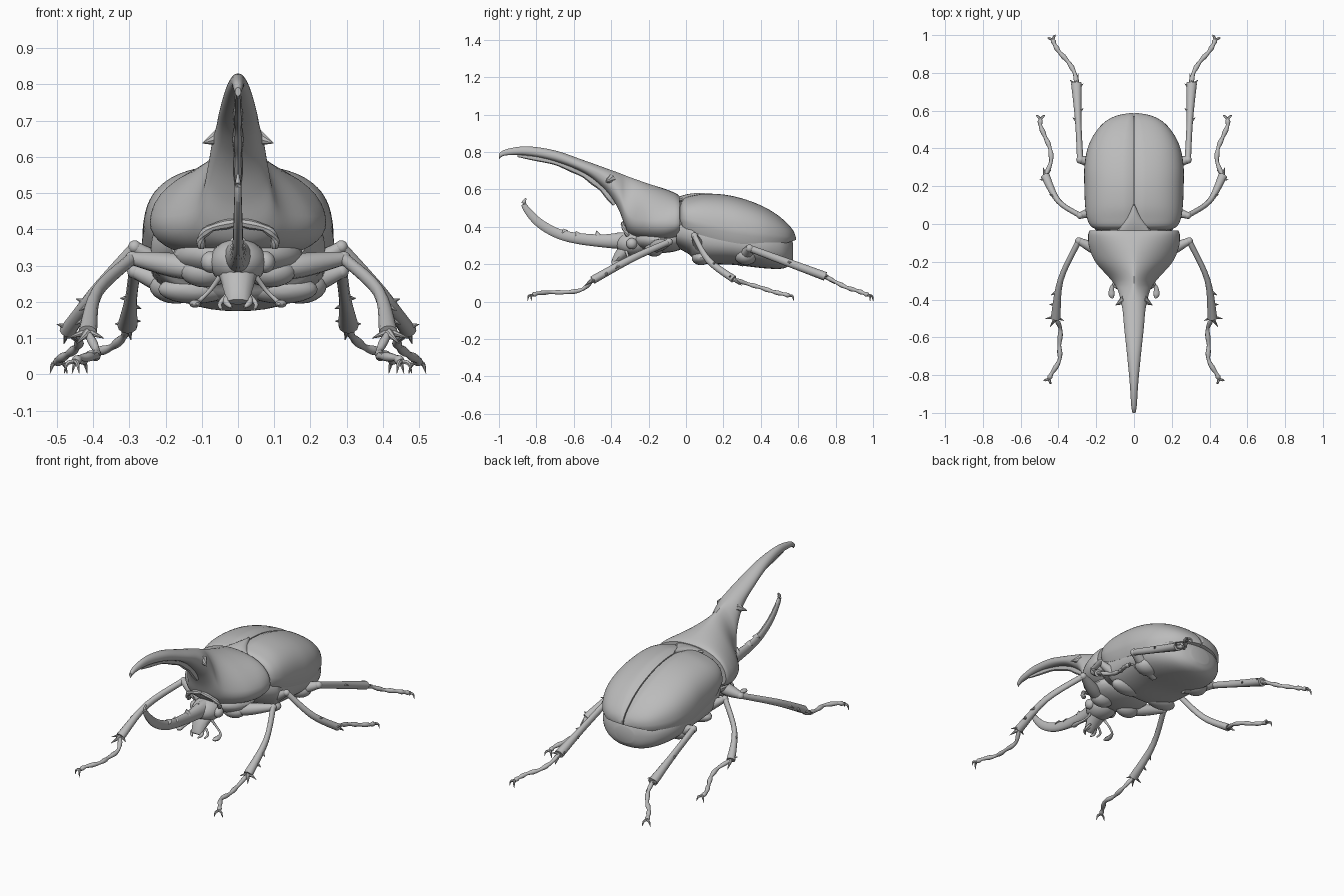
import bpy, bmesh, math
from mathutils import Vector

old = bpy.data.objects.get("Cube")
if old:
    bpy.data.objects.remove(old, do_unlink=True)

shell_grey = bpy.data.materials.new("shell_grey")
shell_grey.use_nodes = True
GREY = (0.5, 0.5, 0.5, 1)
shell_grey.diffuse_color = GREY
shell_grey.node_tree.nodes["Principled BSDF"].inputs["Base Color"].default_value = GREY


def smooth(rows, steps=5):
    """Resample rows of numbers with a Catmull-Rom spline."""
    out = []
    last = len(rows) - 1
    for i in range(last):
        a, b = rows[max(i - 1, 0)], rows[i]
        c, d = rows[i + 1], rows[min(i + 2, last)]
        for s in range(steps):
            t = s / steps
            out.append([q + t / 2 * (r - p + t * (2 * p - 5 * q + 4 * r - e + t * (3 * (q - r) + e - p)))
                        for p, q, r, e in zip(a, b, c, d)])
    return out + [list(rows[-1])]


def skin(name, rings, mirror=False):
    """Bridge closed rings of points into a capped solid."""
    bm = bmesh.new()
    loops = [[bm.verts.new(p) for p in ring] for ring in rings]
    n = len(loops[0])
    for a, b in zip(loops, loops[1:]):
        for i in range(n):
            j = (i + 1) % n
            bm.faces.new((a[i], a[j], b[j], b[i]))
    bm.faces.new(loops[0])
    bm.faces.new(loops[-1])
    bmesh.ops.recalc_face_normals(bm, faces=bm.faces)
    mesh = bpy.data.meshes.new(name)
    bm.to_mesh(mesh)
    bm.free()
    mesh.materials.append(shell_grey)
    obj = bpy.data.objects.new(name, mesh)
    bpy.context.collection.objects.link(obj)
    if mirror:
        obj.modifiers.new("Mirror", 'MIRROR')
    bpy.ops.object.select_all(action='DESELECT')
    obj.select_set(True)
    bpy.context.view_layer.objects.active = obj
    bpy.ops.object.shade_smooth_by_angle(angle=math.radians(40))


def power(v, e):
    return math.copysign(abs(v) ** (2 / e), v)


def body(name, stations, n=40):
    """Loft along y. Station: y, half width, top z, widest z, bottom z, top squareness."""
    rings = []
    for y, w, top, mid, low, e in smooth(stations):
        ring = []
        for k in range(n):
            a = math.tau * k / n
            c, s = math.cos(a), math.sin(a)
            up = s > 0
            p = e if up else 2.3
            ring.append((w * power(c, p), y, mid + (top - mid if up else mid - low) * power(s, p)))
        rings.append(ring)
    skin(name, rings)


def tube(name, path, mirror=True, steps=5, n=10, bead=0):
    """Sweep an ellipse. Path row: x, y, z, half width, half height."""
    rows = smooth(path, steps)
    pts = [Vector(r[:3]) for r in rows]
    rings = []
    for i, r in enumerate(rows):
        t = (pts[min(i + 1, len(pts) - 1)] - pts[max(i - 1, 0)]).normalized()
        side = t.cross(Vector((0, 0, 1))).normalized()
        up = side.cross(t)
        k = 1 - bead * math.cos(math.tau * i / steps)
        rings.append([pts[i] + side * (r[3] * k * math.cos(math.tau * j / n))
                      + up * (r[4] * k * math.sin(math.tau * j / n)) for j in range(n)])
    skin(name, rings, mirror)


def spike(name, start, end, r=0.012, mirror=True):
    tube(name, [(*start, r, r), (*end, 0.001, 0.001)], mirror, 1, 8)


def ball(name, centre, size, mirror=False):
    x, y, z = centre
    rings = []
    for i in range(1, 14):
        a = math.pi * i / 14
        rings.append([(x + size[0] * math.sin(a) * math.cos(math.tau * k / 20),
                       y - size[1] * math.cos(a),
                       z + size[2] * math.sin(a) * math.sin(math.tau * k / 20)) for k in range(20)])
    skin(name, rings, mirror)


# Abdomen, with the thorax underside in front of it
body("abdomen", [
    (-.05, .19, .5, .37, .29, 2), (.02, .235, .5, .36, .25, 2), (.07, .24, .5, .34, .205, 2),
    (.25, .245, .48, .32, .197, 2), (.4, .235, .45, .3, .18, 2), (.5, .19, .4, .29, .175, 2),
    (.55, .13, .36, .28, .19, 2), (.573, .06, .31, .27, .22, 2)])
ball("thorax_underside", (0, -.13, .33), (.18, .15, .07))
ball("neck", (0, -.04, .42), (.2, .05, .12))

# Wing cases: a half dome mirrored across the seam
rings = []
for y, w, top, edge in smooth([
        (-.035, .175, .51, .42), (-.015, .222, .55, .4), (.03, .246, .566, .375), (.1, .256, .577, .35),
        (.2, .26, .573, .325), (.3, .26, .552, .308), (.4, .243, .515, .302), (.48, .205, .47, .305),
        (.54, .152, .42, .315), (.573, .09, .38, .325), (.587, .02, .345, .33)]):
    ring = [(.003, y, edge), (w * .94, y, edge)]
    for k in range(21):
        a = math.pi / 2 * k / 20
        dome = edge + (top - edge) * (.2 + .8 * power(math.sin(a), 2.6))
        ring.append((.003 + w * power(math.cos(a), 2.5), y, dome - (.012 if k == 20 else 0)))
    rings.append(ring)
skin("wing_case", rings, True)
body("scutellum", [(-.035, .09, .562, .54, .53, 2), (0, .062, .573, .55, .54, 2),
                   (.05, .028, .58, .56, .55, 2), (.105, .003, .581, .57, .56, 2)], 16)

# Thorax shield drawn out into the long upper horn
body("thorax_shield_and_horn", [
    (-1, .008, .792, .78, .768, 2), (-.96, .015, .815, .797, .782, 2), (-.85, .022, .83, .803, .782, 2),
    (-.7, .036, .808, .777, .75, 2), (-.55, .052, .757, .72, .69, 2), (-.46, .06, .725, .68, .625, 2),
    (-.4, .072, .703, .63, .56, 2), (-.355, .084, .687, .56, .48, 1.7), (-.32, .103, .673, .47, .39, 1.5),
    (-.28, .135, .658, .43, .35, 1.4), (-.2, .205, .63, .42, .325, 1.45), (-.12, .238, .605, .42, .315, 1.65),
    (-.06, .243, .582, .42, .33, 2), (-.035, .235, .565, .42, .35, 2.2)])
tube("horn_fringe", [(0, -.9, .78, .006, .008), (0, -.7, .745, .011, .016), (0, -.55, .683, .013, .02),
                     (0, -.45, .61, .013, .022), (0, -.38, .52, .01, .014)], False, 7, 8, .12)
spike("horn_side_spike", (.05, -.4, .655), (.098, -.43, .638), .026)
spike("horn_tip_hook", (0, -.985, .785), (0, -1, .762), .008, False)
tube("shield_front_fringe", [(.1, -.31, .35, .012, .012), (.1, -.325, .38, .012, .012),
                             (.07, -.335, .405, .012, .012), (.0, -.335, .42, .012, .012)], True, 4, 8, .15)

# Head, lower horn and mouth
ball("head", (0, -.28, .31), (.08, .095, .065))
ball("eye", (.075, -.29, .31), (.028, .03, .03), True)
tube("lower_horn", [
    (0, -.27, .325, .05, .05), (0, -.35, .325, .036, .045), (0, -.45, .325, .025, .035),
    (0, -.58, .338, .018, .03), (0, -.68, .362, .015, .027), (0, -.77, .41, .013, .025),
    (0, -.83, .465, .011, .021), (0, -.867, .52, .009, .014), (0, -.855, .552, .003, .004)], False, 6, 14)
for y, z, lift in ((-.47, .345, .035), (-.58, .355, .022), (-.65, .372, .018), (-.36, .355, .015)):
    spike("lower_horn_tooth", (0, y, z), (0, y - .008, z + lift), .022, False)
tube("snout", [(0, -.29, .3, .06, .04), (0, -.34, .26, .048, .035), (0, -.375, .22, .036, .022),
               (0, -.39, .2, .03, .012)], False, 4, 12)
tube("jaw", [(.02, -.36, .22, .012, .012), (.032, -.385, .2, .01, .01), (.018, -.4, .185, .004, .004)])
tube("feeler", [(.05, -.32, .27, .008, .008), (.075, -.31, .235, .006, .006), (.105, -.315, .205, .006, .006),
                (.118, -.345, .197, .013, .009), (.118, -.375, .195, .016, .011), (.112, -.393, .195, .005, .004)])
tube("palp", [(.03, -.34, .22, .006, .006), (.05, -.35, .195, .006, .006), (.045, -.375, .18, .004, .004)])


def leg(name, hip, knee, ankle, bow, foot, r, spines):
    """Thigh, shin with spines, beaded foot and a pair of claws, on both sides."""
    hip, knee, ankle = Vector(hip), Vector(knee), Vector(ankle)
    thigh = hip.lerp(knee, .45)
    tube(name + "_thigh", [(*hip, r, r), (*thigh, r * 1.35, r * 1.3), (*knee, r * .7, r * .7)], n=12)
    ball(name + "_knee", knee, (r * .75, r * .75, r * .75), True)
    middle = knee.lerp(ankle, .5) + Vector(bow)
    tube(name + "_shin", [(*knee, r * .6, r * .65), (*middle, r * .6, r * .75), (*ankle, r, r * .85)], n=12)
    for t, way in spines:
        base = knee.lerp(ankle, t) + Vector(bow) * (4 * t * (1 - t))
        spike(name + "_spine", base, base + Vector(way), r * .5)
    tube(name + "_foot", [(*ankle, .01, .01)] + [(*p, .0115, .011) for p in foot], steps=6, n=10, bead=.18)
    tip = Vector(foot[-1])
    ahead = (tip - Vector(foot[-2])).normalized()
    across = ahead.cross(Vector((0, 0, 1)))
    for s in (-1, 1):
        mid = tip + ahead * .016 + across * s * .016
        end = tip + ahead * .02 + across * s * .024
        end.z = .003
        tube(name + "_claw", [(*tip, .007, .007), (*mid, .006, .006), (*end, .001, .001)], n=6)


leg("front_leg", (.08, -.19, .285), (.292, -.09, .32), (.415, -.5, .115), (.035, .0, .01),
    [(.39, -.555, .065), (.395, -.64, .05), (.395, -.72, .05), (.435, -.79, .045), (.45, -.82, .035)], .026,
    [(.65, (.035, -.02, -.02)), (.82, (.035, .0, -.02)), (.98, (.055, -.01, -.02)),
     (.98, (-.045, -.02, -.02)), (1, (.03, -.045, -.03))])
leg("middle_leg", (.1, .1, .23), (.285, .045, .352), (.47, .255, .12), (.022, -.03, -.015),
    [(.44, .33, .095), (.445, .4, .075), (.47, .46, .055), (.495, .52, .04), (.495, .555, .032)], .024,
    [(.6, (.03, .015, .01)), (.95, (.035, -.005, .01)), (1, (.01, .045, -.035)), (1, (-.03, .03, -.03))])
leg("rear_leg", (.1, .3, .215), (.285, .34, .285), (.305, .745, .135), (.0, .0, .0),
    [(.315, .8, .105), (.35, .86, .075), (.395, .91, .06), (.42, .95, .045), (.43, .975, .035)], .028,
    [(.5, (.03, .02, .0)), (.62, (-.03, .02, -.01)), (.92, (-.035, .03, .0)),
     (.97, (.035, .03, .0)), (1, (-.01, .05, -.04))])
ball("rear_hip", (.17, .32, .245), (.075, .06, .05), True)
ball("middle_hip", (.12, .08, .235), (.1, .05, .04), True)
ball("front_hip", (.09, -.17, .285), (.07, .05, .045), True)
